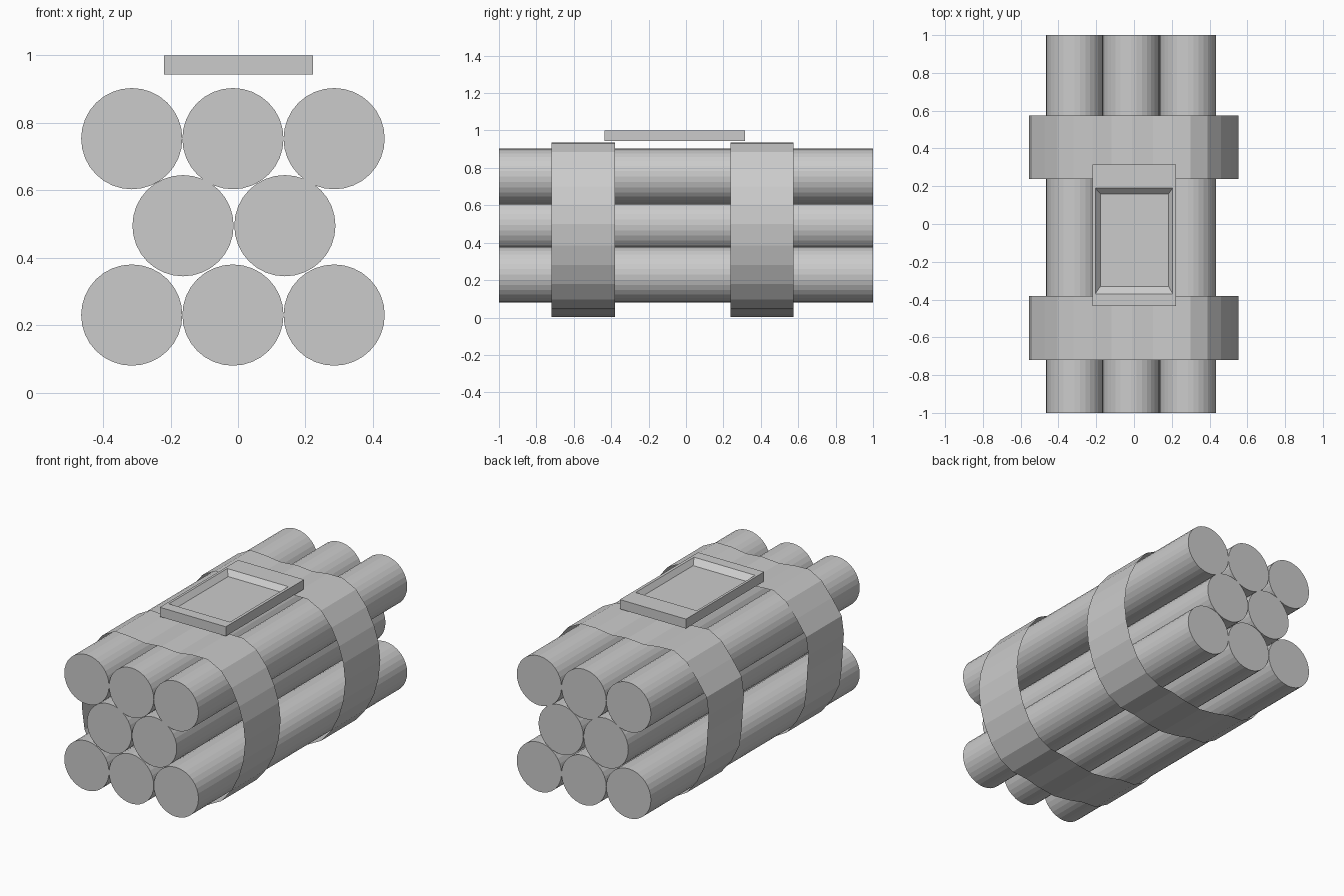
import bpy, bmesh, math

cube = bpy.data.objects.get("Cube")
if cube:
    bpy.data.objects.remove(cube, do_unlink=True)

grey = bpy.data.materials.new("plain grey")
grey.use_nodes = True
COLOUR = (0.6, 0.6, 0.6, 1)
grey.diffuse_color = COLOUR
grey.node_tree.nodes["Principled BSDF"].inputs["Base Color"].default_value = COLOUR


def finish(name, bm):
    mesh = bpy.data.meshes.new(name)
    bm.normal_update()
    bm.to_mesh(mesh)
    bm.free()
    mesh.materials.append(grey)
    obj = bpy.data.objects.new(name, mesh)
    bpy.context.collection.objects.link(obj)
    return obj


# Bundle of eight sticks: three, two, three
def stick(name, x, z):
    bpy.ops.mesh.primitive_cylinder_add(vertices=32, radius=0.15, depth=2,
                                        location=(x, 0, z),
                                        rotation=(math.pi / 2, 0, 0))
    obj = bpy.context.object
    obj.name = name
    obj.data.materials.append(grey)


for row, z, xs in (("bottom", 0.23, (-0.315, -0.015, 0.285)),
                   ("middle", 0.495, (-0.163, 0.139)),
                   ("top", 0.753, (-0.315, -0.015, 0.285))):
    for i, x in enumerate(xs):
        stick(f"{row}_stick_{i + 1}", x, z)

# Thin straps: an outline sagging between the sticks, clockwise from top left
OUTLINE = [(-.32, .935), (-.22, .93), (-.12, .917), (-.01, .926), (.1, .917), (.2, .931),
           (.3, .931), (.39, .886), (.46, .8), (.51, .7), (.54, .605), (.552, .5),
           (.54, .385), (.51, .28), (.46, .18), (.39, .096), (.3, .049), (.2, .041),
           (.1, .018), (-.01, .004), (-.12, .018), (-.22, .041), (-.32, .047),
           (-.405, .095), (-.475, .184), (-.525, .284), (-.54, .39), (-.547, .5),
           (-.555, .605), (-.54, .71), (-.475, .803), (-.405, .889)]


def strap(name, y0, y1):
    bm = bmesh.new()
    rings = [[bm.verts.new((x, y, z)) for x, z in OUTLINE] for y in (y0, y1)]
    n = len(OUTLINE)
    for i in range(n):
        j = (i + 1) % n
        bm.faces.new((rings[0][i], rings[0][j], rings[1][j], rings[1][i]))
    bmesh.ops.recalc_face_normals(bm, faces=bm.faces)
    finish(name, bm)


strap("front_strap", -0.72, -0.38)
strap("back_strap", 0.238, 0.575)

# Plate on top: stacked rectangles, ending in a recess with sloping walls
bm = bmesh.new()
LEVELS = [(-.22, .223, -.435, .315, .943), (-.22, .223, -.435, .315, 1.0),
          (-.205, .205, -.37, .19, 1.0), (-.178, .183, -.33, .16, .97)]
loops = [[bm.verts.new((x, y, z)) for x, y in ((a, c), (b, c), (b, d), (a, d))]
         for a, b, c, d, z in LEVELS]
for low, high in zip(loops, loops[1:]):
    for i in range(4):
        j = (i + 1) % 4
        bm.faces.new((low[i], low[j], high[j], high[i]))
bm.faces.new(loops[0][::-1])
bm.faces.new(loops[-1])
finish("top_plate", bm)
